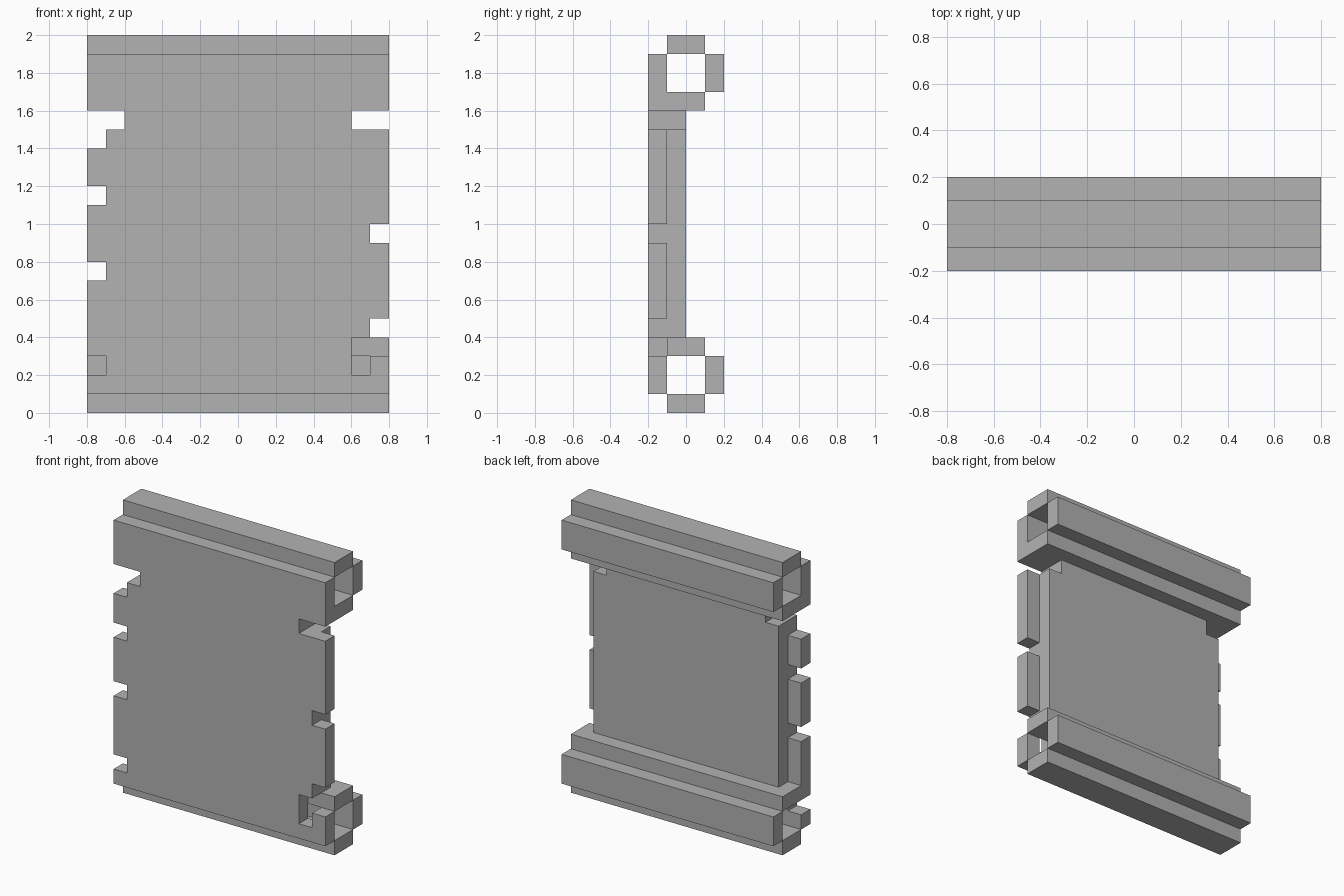
import bpy
import bmesh

cube = bpy.data.objects.get("Cube")
if cube:
    bpy.data.objects.remove(cube, do_unlink=True)

grey = bpy.data.materials.new("plain grey")
grey.use_nodes = True
colour = (0.448, 0.448, 0.448, 1)
grey.diffuse_color = colour
grey.node_tree.nodes["Principled BSDF"].inputs["Base Color"].default_value = colour

HALF = 0.8  # half width of the scroll


def slab(name, outline, y0, y1):
    """Extrude an x-z outline from y0 back to y1."""
    bm = bmesh.new()
    face = bm.faces.new([bm.verts.new((x, y0, z)) for x, z in outline])
    out = bmesh.ops.extrude_face_region(bm, geom=[face])["geom"]
    moved = [v for v in out if isinstance(v, bmesh.types.BMVert)]
    bmesh.ops.translate(bm, vec=(0, y1 - y0, 0), verts=moved)
    bmesh.ops.recalc_face_normals(bm, faces=bm.faces)
    mesh = bpy.data.meshes.new(name)
    bm.to_mesh(mesh)
    bm.free()
    mesh.materials.append(grey)
    obj = bpy.data.objects.new(name, mesh)
    bpy.context.collection.objects.link(obj)


def bar(name, y0, y1, z0, z1):
    """Full-width bar."""
    slab(name, [(-HALF, z0), (HALF, z0), (HALF, z1), (-HALF, z1)], y0, y1)


def notch(side, z0, z1, depth=0.1):
    """Square bite out of an edge, listed upwards."""
    inner = side * (HALF - depth)
    return [(side * HALF, z0), (inner, z0), (inner, z1), (side * HALF, z1)]


# Front sheet with its torn left and right edges
left_edge = [(0.8, 0.1), (0.8, 0.3), (0.7, 0.3), (0.7, 0.2), (0.6, 0.2),
             (0.6, 0.4), (0.7, 0.4), (0.7, 0.5), (0.8, 0.5)]
left_edge += notch(1, 0.9, 1.0) + notch(1, 1.5, 1.6, 0.2) + [(0.8, 1.9)]
right_edge = [(-0.8, 0.1)]
for z in (0.2, 0.7, 1.1):
    right_edge += notch(-1, z, z + 0.1)
right_edge += [(-0.8, 1.4), (-0.7, 1.4), (-0.7, 1.5), (-0.6, 1.5),
               (-0.6, 1.6), (-0.8, 1.6), (-0.8, 1.9)]
slab("front_sheet", left_edge + right_edge[::-1], -0.2, -0.1)

# Narrower backing sheet
half_back = [(0.7, 0.4), (0.7, 1.5), (0.6, 1.5), (0.6, 1.6)]
slab("backing_sheet", half_back + [(-x, z) for x, z in half_back[::-1]], -0.1, 0)

# Hollow rolls at both ends; the front sheet forms their front walls
for name, base in (("lower_roll", 0), ("upper_roll", 1.6)):
    bar(name + "_floor", -0.1, 0.1, base, base + 0.1)
    bar(name + "_back", 0.1, 0.2, base + 0.1, base + 0.3)
    bar(name + "_top", -0.1, 0.1, base + 0.3, base + 0.4)
